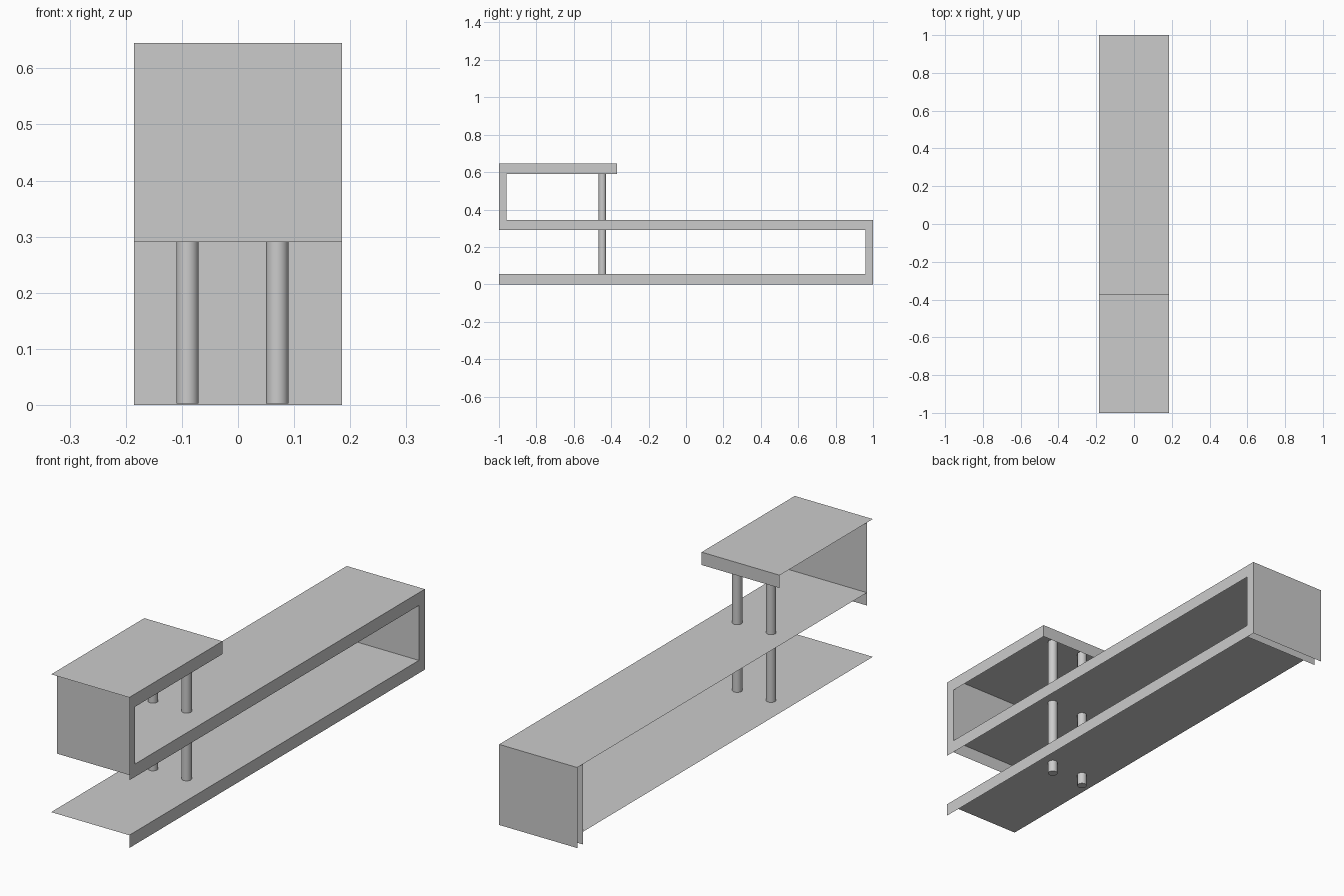
import bpy

if "Cube" in bpy.data.objects:
    bpy.data.objects.remove(bpy.data.objects["Cube"])

HALF = 0.185           # half width of the folded sheet
Z_LOW, Z_MID, Z_TOP = 0.055, 0.345, 0.645
LIP = 0.055            # height of the edge bands
Y_FRONT, Y_BACK = -0.96, 0.96
Y_TOP_END = -0.37


def add_mesh(name, verts, faces):
    mesh = bpy.data.meshes.new(name)
    mesh.from_pydata(verts, [], faces)
    mesh.update()
    obj = bpy.data.objects.new(name, mesh)
    bpy.context.collection.objects.link(obj)
    return obj


def panel(name, a, b):
    """Flat sheet spanning the width between two (y, z) points."""
    verts = [(-HALF, *a), (HALF, *a), (HALF, *b), (-HALF, *b)]
    return add_mesh(name, verts, [(0, 1, 2, 3)])


# Horizontal decks
panel("lower_deck", (-1, Z_LOW), (Y_BACK, Z_LOW))
panel("middle_deck", (Y_FRONT, Z_MID), (1, Z_MID))
panel("upper_deck", (-1, Z_TOP), (Y_TOP_END, Z_TOP))

# Upright walls and the lip at the end of the upper deck
panel("front_wall", (Y_FRONT, Z_TOP), (Y_FRONT, Z_MID - LIP))
panel("back_wall_inner", (Y_BACK, Z_MID), (Y_BACK, 0))
panel("back_wall_outer", (1, 0), (1, Z_MID))
panel("upper_deck_lip", (Y_TOP_END, Z_TOP - LIP), (Y_TOP_END, Z_TOP))

# Continuous S-shaped edge band on the right side only
outline = [
    (-1, 0), (1, 0), (1, Z_MID), (Y_FRONT, Z_MID),
    (Y_FRONT, Z_TOP - LIP), (Y_TOP_END, Z_TOP - LIP),
    (Y_TOP_END, Z_TOP), (-1, Z_TOP), (-1, Z_MID - LIP),
    (Y_BACK, Z_MID - LIP), (Y_BACK, Z_LOW), (-1, Z_LOW),
]
add_mesh("side_band", [(HALF, y, z) for y, z in outline], [range(len(outline))])

# Two round posts passing through the decks
z0, z1 = 0.003, 0.64
for side, x in (("left", -0.09), ("right", 0.07)):
    bpy.ops.mesh.primitive_cylinder_add(
        vertices=24, radius=0.02, depth=z1 - z0,
        location=(x, -0.447, (z0 + z1) / 2))
    bpy.context.object.name = f"{side}_post"
    bpy.ops.object.shade_smooth_by_angle()
